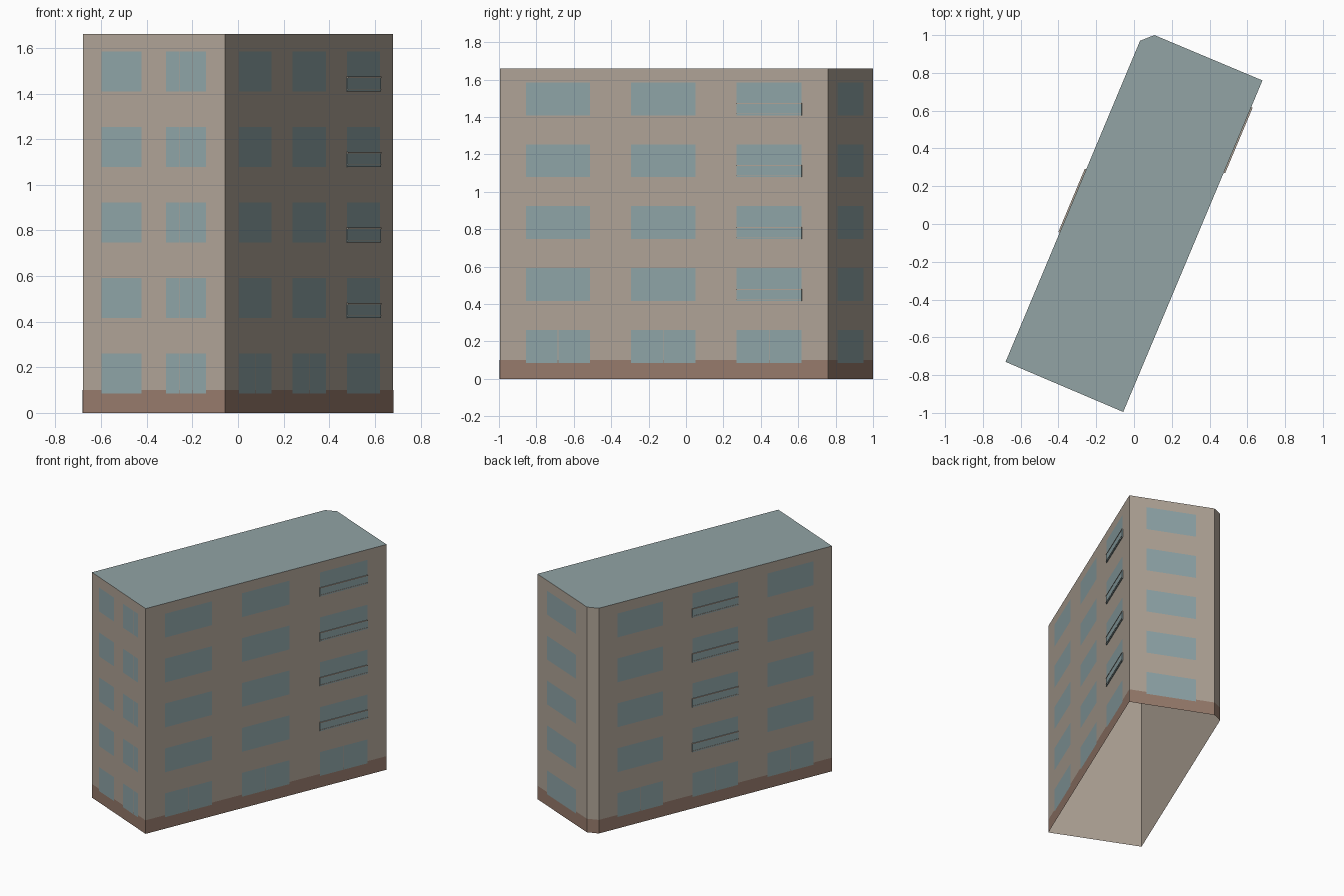
import bpy
import bmesh
from mathutils import Vector

cube = bpy.data.objects.get("Cube")
if cube:
    bpy.data.objects.remove(cube)


def material(name, rgb):
    linear = [((c / 255 + 0.055) / 1.055) ** 2.4 for c in rgb]
    mat = bpy.data.materials.new(name)
    mat.use_nodes = True
    mat.diffuse_color = (*linear, 1)
    mat.node_tree.nodes["Principled BSDF"].inputs["Base Color"].default_value = (*linear, 1)
    return mat


WALL = material("beige wall", (176, 164, 151))
GLASS = material("blue grey glass", (143, 165, 168))
ROOF = material("grey green roof", (146, 164, 165))
BRICK = material("brown plinth", (151, 123, 108))

HEIGHT = 1.66
PLINTH = 0.10
CORNERS = [Vector(p) for p in ((-0.68, -0.73), (-0.057, -0.995), (0.68, 0.76),
                               (0.108, 1.0), (0.032, 0.97))]
FRONT, RIGHT, BACK, CHAMFER, LEFT = range(len(CORNERS))
FLOORS = [0.085 + 0.331 * i for i in range(5)]
WINDOW_HEIGHT = 0.176


def finish(name, bm, mat):
    mesh = bpy.data.meshes.new(name)
    bm.to_mesh(mesh)
    bm.free()
    mesh.materials.append(mat)
    obj = bpy.data.objects.new(name, mesh)
    bpy.context.collection.objects.link(obj)
    return obj


def wall_point(side, t, z, out):
    """Point at fraction t along a wall, at height z, pushed outward."""
    a, b = CORNERS[side], CORNERS[(side + 1) % len(CORNERS)]
    d = (b - a).normalized()
    p = a.lerp(b, t) + Vector((d.y, -d.x)) * out
    return Vector((p.x, p.y, z))


def quad(bm, side, t0, t1, z0, z1, out):
    bm.faces.new([bm.verts.new(wall_point(side, t, z, out))
                  for t, z in ((t0, z0), (t1, z0), (t1, z1), (t0, z1))])


def block(bm, side, t0, t1, z0, z1, out):
    """Box standing on the wall surface."""
    loops = [[bm.verts.new(wall_point(side, t, z, o))
              for t, z in ((t0, z0), (t1, z0), (t1, z1), (t0, z1))] for o in (0, out)]
    bm.faces.new(loops[1])
    for i in range(4):
        j = (i + 1) % 4
        bm.faces.new((loops[0][i], loops[0][j], loops[1][j], loops[1][i]))


# Walls: an open shell with no floor
bm = bmesh.new()
for side in range(len(CORNERS)):
    quad(bm, side, 0, 1, 0, HEIGHT, 0)
bmesh.ops.remove_doubles(bm, verts=bm.verts, dist=0.0001)
finish("walls", bm, WALL)

# Flat roof
bm = bmesh.new()
bm.faces.new([bm.verts.new((c.x, c.y, HEIGHT)) for c in CORNERS])
finish("roof", bm, ROOF)

# Plinth band
bm = bmesh.new()
for side in range(len(CORNERS)):
    quad(bm, side, 0, 1, 0, PLINTH, 0.001)
finish("plinth", bm, BRICK)

# Windows: (start, end, panes upstairs, panes on the ground floor) per column
LONG = [(0.08, 0.275, 1, 2), (0.4, 0.597, 1, 2), (0.722, 0.92, 1, 2)]
COLUMNS = {
    FRONT: [(0.133, 0.413, 2, 2), (0.587, 0.867, 3, 3)],
    RIGHT: LONG,
    BACK: [(0.2, 0.78, 1, 1)],
    LEFT: LONG,
}
GAP = 0.002
for side, label in ((FRONT, "front"), (RIGHT, "right"), (BACK, "back"), (LEFT, "left")):
    bm = bmesh.new()
    for t0, t1, upper, ground in COLUMNS[side]:
        for floor, z in enumerate(FLOORS):
            panes = upper if floor else ground
            step = (t1 - t0 + GAP) / panes
            for i in range(panes):
                start = t0 + i * step
                quad(bm, side, start, start + step - GAP, z, z + WINDOW_HEIGHT, 0.002)
    finish(label + "_windows", bm, GLASS)

# Shallow balcony railings on the upper floors
for side, column, label in ((RIGHT, 2, "right"), (LEFT, 1, "left")):
    t0, t1 = COLUMNS[side][column][:2]
    panels, rails = bmesh.new(), bmesh.new()
    for z in FLOORS[1:]:
        block(panels, side, t0, t1, z, z + 0.06, 0.006)
        block(rails, side, t0, t1, z + 0.06, z + 0.065, 0.008)
        block(rails, side, t0, t1, z + 0.008, z + 0.011, 0.008)
    finish(label + "_balcony_panels", panels, GLASS)
    finish(label + "_balcony_rails", rails, WALL)
